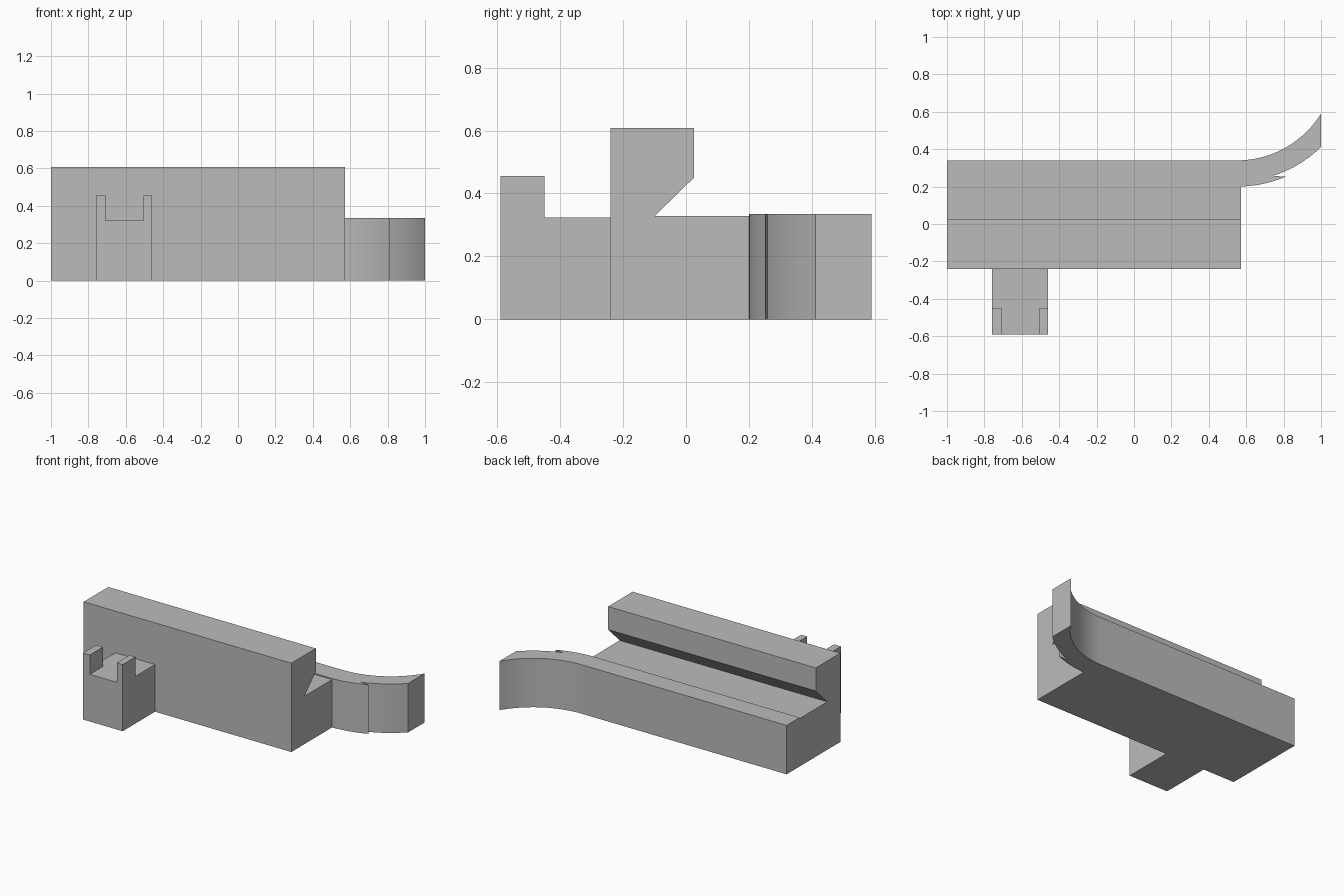
import bpy, bmesh, math
from mathutils import Vector

if "Cube" in bpy.data.objects:
    bpy.data.objects.remove(bpy.data.objects["Cube"], do_unlink=True)

grey = bpy.data.materials.new("plain grey")
grey.use_nodes = True
COLOUR = (0.5, 0.5, 0.5, 1)
grey.diffuse_color = COLOUR
grey.node_tree.nodes["Principled BSDF"].inputs["Base Color"].default_value = COLOUR


def prism(name, outline, direction, smooth=False):
    """Extrude a closed 3D outline along a direction."""
    bm = bmesh.new()
    face = bm.faces.new([bm.verts.new(p) for p in outline])
    moved = bmesh.ops.extrude_face_region(bm, geom=[face])["geom"]
    verts = [g for g in moved if isinstance(g, bmesh.types.BMVert)]
    bmesh.ops.translate(bm, verts=verts, vec=Vector(direction))
    bmesh.ops.recalc_face_normals(bm, faces=bm.faces)
    mesh = bpy.data.meshes.new(name)
    bm.to_mesh(mesh)
    bm.free()
    mesh.materials.append(grey)
    obj = bpy.data.objects.new(name, mesh)
    bpy.context.collection.objects.link(obj)
    if smooth:
        bpy.ops.object.select_all(action="DESELECT")
        obj.select_set(True)
        bpy.context.view_layer.objects.active = obj
        bpy.ops.object.shade_smooth_by_angle(angle=math.radians(30))
    return obj


def arc(radius, x_start, x_end, steps):
    """Points along a circle about the tail's centre of curvature."""
    cx, cy = 0.55, 0.87
    a, b = (math.asin((x - cx) / radius) for x in (x_start, x_end))
    angles = [a + (b - a) * i / steps for i in range(steps + 1)]
    return [(cx + radius * math.sin(t), cy - radius * math.cos(t), 0) for t in angles]


# Long body with the undercut upper rail
LEFT, RIGHT = -1.0, 0.572
rail = [(-0.24, 0), (-0.24, 0.608), (0.025, 0.608), (0.025, 0.45),
        (-0.1, 0.328), (0.2, 0.328), (0.2, 0)]
prism("body", [(LEFT, y, z) for y, z in rail], (RIGHT - LEFT, 0, 0))

# Back wall flowing into the curved tail, with a small barb on the inner side
outer = arc(0.53, 0.55, 1.0, 20)
inner = arc(0.67, 0.572, 0.81, 8) + arc(0.642, 0.745, 1.0, 10)
wall = [(LEFT, 0.2, 0), (LEFT, 0.34, 0)] + outer + inner[::-1] + [(RIGHT, 0.2, 0)]
prism("back_wall_and_tail", wall, (0, 0, 0.335), smooth=True)

# Front bracket: a block with two upright prongs
front = [(-0.76, 0), (-0.46, 0), (-0.46, 0.323), (-0.76, 0.323)]
prism("bracket_block", [(x, -0.59, z) for x, z in front], (0, 0.35, 0))
for name, x0, x1 in (("right_prong", -0.76, -0.708), ("left_prong", -0.505, -0.46)):
    foot = [(x0, -0.59), (x1, -0.59), (x1, -0.45), (x0, -0.45)]
    prism(name, [(x, y, 0.323) for x, y in foot], (0, 0, 0.133))
